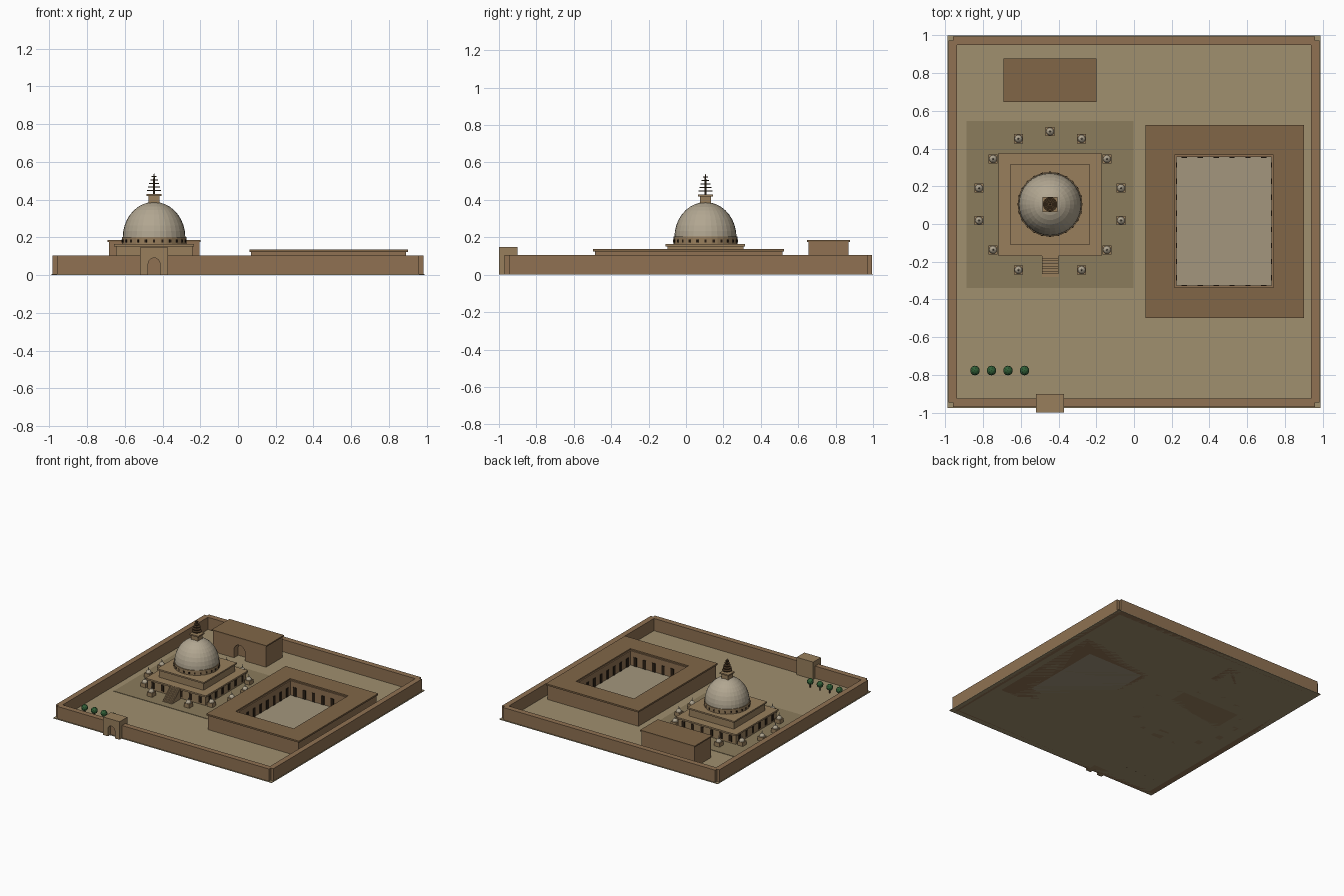
import bpy, bmesh, math
from mathutils import Matrix, Vector

if "Cube" in bpy.data.objects:
    bpy.data.objects.remove(bpy.data.objects["Cube"])

def mat(name, hexcol):
    m = bpy.data.materials.new(name)
    c = [int(hexcol[i:i + 2], 16) / 255 for i in (0, 2, 4)]
    m.diffuse_color = [v ** 2.2 for v in c] + [1]
    m.use_nodes = True
    m.node_tree.nodes["Principled BSDF"].inputs["Base Color"].default_value = m.diffuse_color
    return m

BRICK, ROOF = mat("brick", "8E7153"), mat("roof_brick", "806649")
EARTH, PAVING = mat("earth", "9E8E6E"), mat("paving", "8A7B5D")
STONE, PLASTER = mat("stone", "977E5D"), mat("plaster", "B0A590")
COURT, DARK = mat("court_floor", "A2957C"), mat("dark_opening", "2E241B")
METAL, LEAF = mat("metal", "4A3A28"), mat("leaf", "35603A")

CX, CY = -0.445, 0.104          # centre of the main mound

def finish(name, bm, material):
    bmesh.ops.recalc_face_normals(bm, faces=bm.faces)
    me = bpy.data.meshes.new(name)
    bm.to_mesh(me)
    bm.free()
    me.materials.append(material)
    ob = bpy.data.objects.new(name, me)
    bpy.context.collection.objects.link(ob)
    return ob

def add_box(bm, x0, x1, y0, y1, z0, z1):
    m = Matrix.Translation(((x0 + x1) / 2, (y0 + y1) / 2, (z0 + z1) / 2))
    bmesh.ops.create_cube(bm, size=1, matrix=m @ Matrix.Diagonal((x1 - x0, y1 - y0, z1 - z0, 1)))

def boxes(name, material, *dims):
    bm = bmesh.new()
    for d in dims:
        add_box(bm, *d)
    return finish(name, bm, material)

def square(cx, cy, w, z0, z1):
    return (cx - w / 2, cx + w / 2, cy - w / 2, cy + w / 2, z0, z1)

def add_lathe(bm, cx, cy, profile, n):
    rings = []
    for r, z in profile:
        if r == 0:
            rings.append([bm.verts.new((cx, cy, z))] * n)
        else:
            rings.append([bm.verts.new((cx + r * math.cos(2 * math.pi * i / n),
                                        cy + r * math.sin(2 * math.pi * i / n), z)) for i in range(n)])
    for a, b in zip(rings, rings[1:]):
        for i in range(n):
            j = (i + 1) % n
            bm.faces.new(list(dict.fromkeys((a[i], a[j], b[j], b[i]))))
    for ring in (rings[0], rings[-1]):
        if ring[0] is not ring[1]:
            bm.faces.new(ring)

def dome_profile(r, z, h, steps):
    angles = [math.pi / 2 * i / steps for i in range(steps)]
    return [(r * math.cos(a), z + h * math.sin(a)) for a in angles] + [(0, z + h)]

def ring_frame(name, material, outer, inner, z0, z1):
    # rectangular ring: outer and inner are (x0, x1, y0, y1)
    bm = bmesh.new()
    rows = []
    for (x0, x1, y0, y1), z in ((outer, z0), (outer, z1), (inner, z1), (inner, z0)):
        rows.append([bm.verts.new((x, y, z)) for x, y in ((x0, y0), (x1, y0), (x1, y1), (x0, y1))])
    for k in range(4):
        a, b = rows[k], rows[(k + 1) % 4]
        for i in range(4):
            bm.faces.new((a[i], a[(i + 1) % 4], b[(i + 1) % 4], b[i]))
    return finish(name, bm, material)

def cut_arch(ob, cx, w, spring, y0, y1):
    pts = [(-w / 2, -0.02)] + [(-w / 2 * math.cos(math.pi * i / 12), spring + w / 2 * math.sin(math.pi * i / 12))
                               for i in range(13)] + [(w / 2, -0.02)]
    bm = bmesh.new()
    f = bm.faces.new([bm.verts.new((cx + x, y0, z)) for x, z in pts])
    ext = bmesh.ops.extrude_face_region(bm, geom=[f])["geom"]
    bmesh.ops.translate(bm, vec=(0, y1 - y0, 0), verts=[v for v in ext if isinstance(v, bmesh.types.BMVert)])
    cutter = finish("arch_cutter", bm, ob.data.materials[0])
    cutter.hide_render = True
    mod = ob.modifiers.new("arch", "BOOLEAN")
    mod.operation, mod.solver, mod.object = "DIFFERENCE", "EXACT", cutter
    bpy.context.view_layer.objects.active = ob
    bpy.ops.object.modifier_apply(modifier=mod.name)
    bpy.data.objects.remove(cutter)

# ground, paving and perimeter walls (corners left notched)
G, W, T, OY = 0.988, 0.96, 0.0225, 0.0125
boxes("ground", EARTH, (-G, G, OY - G, OY + G, 0, 0.005))
boxes("mound_paving", PAVING, square(CX, CY, 0.885, 0, 0.008))
boxes("perimeter_wall", BRICK,
      *[(-W, W, OY + s * W - T, OY + s * W + T, 0, 0.105) for s in (-1, 1)],
      *[(s * W - T, s * W + T, OY - W, OY + W, 0, 0.105) for s in (-1, 1)])

# gatehouse
gate = boxes("gatehouse", STONE, (-0.52, -0.37, -1.0, -0.90, 0, 0.147))
cut_arch(gate, CX, 0.062, 0.06, -1.1, -0.965)

# assembly hall
hall = boxes("assembly_hall", BRICK, (-0.685, -0.205, 0.655, 0.87, 0, 0.175))
cut_arch(hall, CX, 0.10, 0.07, 0.5, 0.71)
boxes("hall_roof", ROOF, (-0.692, -0.198, 0.648, 0.877, 0.175, 0.185))

# monastery wings around a courtyard
X0, X1, Y0, Y1 = 0.225, 0.73, -0.327, 0.355
ring_frame("monastery_wings", BRICK, (0.07, 0.89, -0.487, 0.515), (X0, X1, Y0, Y1), 0, 0.125)
ring_frame("monastery_roof", ROOF, (0.062, 0.90, -0.497, 0.525), (0.215, 0.74, -0.337, 0.365), 0.123, 0.136)
boxes("courtyard_floor", COURT, (X0, X1, Y0, Y1, 0, 0.008))
doors = []
for i in range(8):
    y = Y0 + (i + 0.5) * (Y1 - Y0) / 8
    doors += [(x - 0.004, x + 0.004, y - 0.014, y + 0.014, 0.006, 0.08) for x in (X0, X1)]
for i in range(6):
    x = X0 + (i + 0.5) * (X1 - X0) / 6
    doors += [(x - 0.014, x + 0.014, y - 0.004, y + 0.004, 0.006, 0.08) for y in (Y0, Y1)]
boxes("cell_doors", DARK, *doors)

# stepped terraces with cornices
boxes("lower_terrace", STONE, square(CX, CY, 0.525, 0, 0.083), square(CX, CY, 0.546, 0.081, 0.094))
boxes("upper_terrace", STONE, square(CX, CY, 0.405, 0.09, 0.154), square(CX, CY, 0.425, 0.152, 0.164))

# niches along each side of the lower terrace
bm = bmesh.new()
for side in range(4):
    for k in range(6):
        t = (k - 2.5) * 0.085
        m = (Matrix.Translation((CX, CY, 0.045)) @ Matrix.Rotation(side * math.pi / 2, 4, "Z")
             @ Matrix.Translation((0.2625, t, 0)) @ Matrix.Diagonal((0.006, 0.026, 0.05, 1)))
        bmesh.ops.create_cube(bm, size=1, matrix=m)
finish("terrace_niches", bm, DARK)

# stairs on the front
N = 8
boxes("stairs", STONE, *[(CX - 0.044, CX + 0.044, -0.28 + i * 0.0138, -0.28 + (i + 1) * 0.0138 + 0.001,
                          0, 0.092 * (i + 1) / N) for i in range(N)])

# drum and dome
bm = bmesh.new()
add_lathe(bm, CX, CY, [(0.171, 0.16), (0.171, 0.203)], 32)
finish("drum", bm, STONE)
bm = bmesh.new()
add_lathe(bm, CX, CY, dome_profile(0.166, 0.2, 0.188, 9), 32)
finish("dome", bm, PLASTER)
bm = bmesh.new()
for i in range(24):
    m = (Matrix.Translation((CX, CY, 0.18)) @ Matrix.Rotation(2 * math.pi * i / 24, 4, "Z")
         @ Matrix.Translation((0.17, 0, 0)) @ Matrix.Diagonal((0.006, 0.012, 0.016, 1)))
    bmesh.ops.create_cube(bm, size=1, matrix=m)
finish("drum_niches", bm, DARK)

# square railing block and tiered spire
boxes("crown_block", STONE, square(CX, CY, 0.06, 0.37, 0.42), square(CX, CY, 0.08, 0.419, 0.43))
bm = bmesh.new()
add_lathe(bm, CX, CY, [(0.006, 0.425), (0.004, 0.525), (0, 0.543)], 8)
for i in range(5):
    z, r = 0.446 + i * 0.0185, 0.038 - i * 0.006
    add_lathe(bm, CX, CY, [(r, z), (r, z + 0.005)], 16)
finish("spire_discs", bm, METAL)

# ring of small mounds, leaving the stair side open
base, top = bmesh.new(), bmesh.new()
for i in range(1, 14):
    a = -math.pi / 2 + 2 * math.pi * i / 14
    x, y = CX + 0.386 * math.cos(a), CY + 0.386 * math.sin(a)
    add_box(base, *square(x, y, 0.048, 0, 0.04))
    add_lathe(top, x, y, dome_profile(0.021, 0.04, 0.024, 4), 12)
    add_lathe(top, x, y, [(0.006, 0.06), (0, 0.09)], 6)
finish("small_mound_bases", base, STONE)
finish("small_mound_domes", top, PLASTER)

# row of trees
trunks, crowns = bmesh.new(), bmesh.new()
for i in range(4):
    x, y = -0.843 + i * 0.0875, -0.777
    add_lathe(trunks, x, y, [(0.006, 0), (0.005, 0.04)], 6)
    bmesh.ops.create_icosphere(crowns, subdivisions=2, radius=0.026,
                               matrix=Matrix.Translation((x, y, 0.052)))
finish("tree_trunks", trunks, METAL)
finish("tree_crowns", crowns, LEAF)
